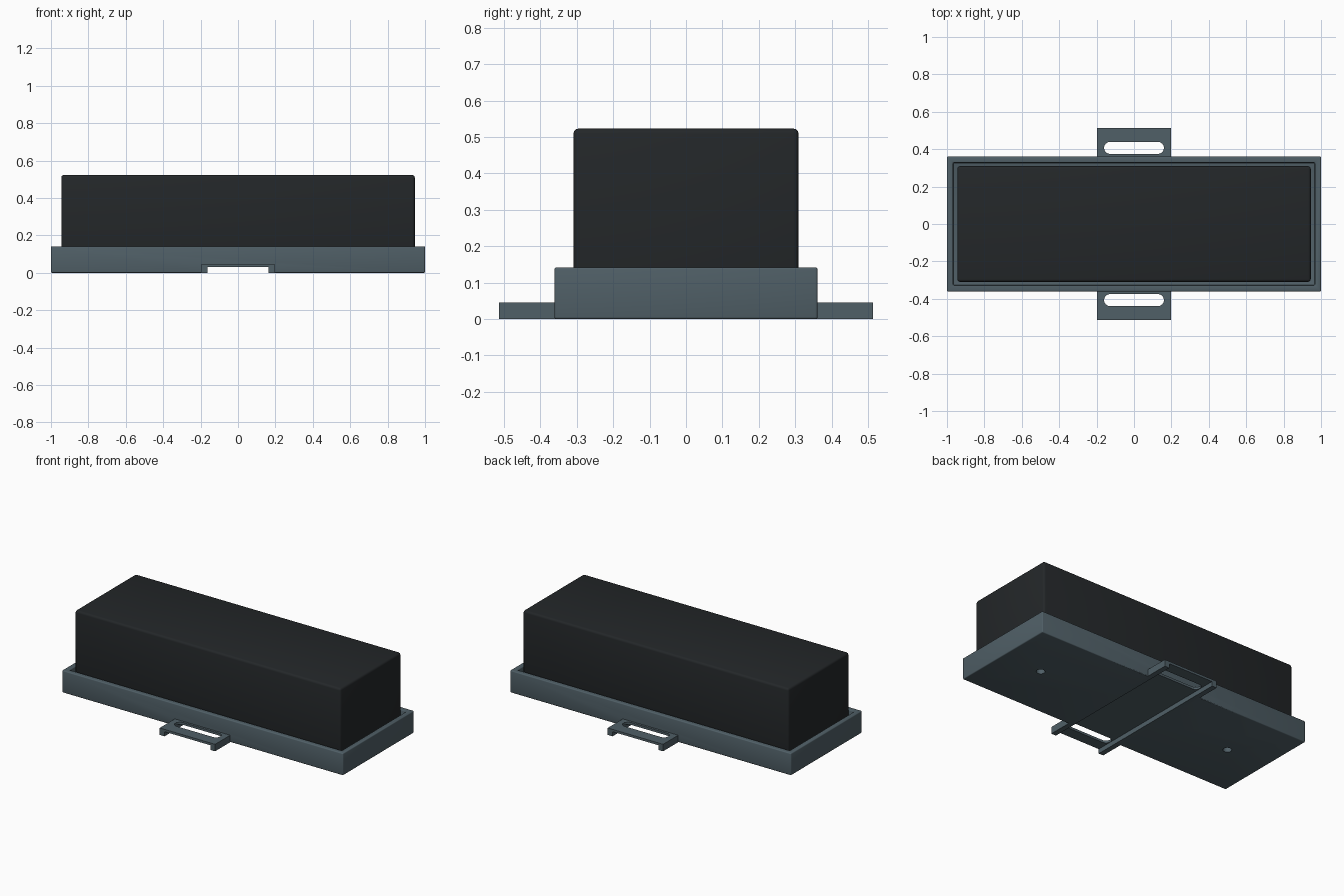
import bpy, bmesh
from math import pi, cos, sin

if "Cube" in bpy.data.objects:
    bpy.data.objects.remove(bpy.data.objects["Cube"])


def material(name, rgb):
    m = bpy.data.materials.new(name)
    m.diffuse_color = (*rgb, 1)
    m.use_nodes = True
    m.node_tree.nodes["Principled BSDF"].inputs["Base Color"].default_value = m.diffuse_color
    return m


def prism(name, outline, z0, z1):
    """Extrude a counter-clockwise xy outline from z0 to z1."""
    bm = bmesh.new()
    face = bm.faces.new([bm.verts.new((x, y, z0)) for x, y in outline])
    ext = bmesh.ops.extrude_face_region(bm, geom=[face])
    bmesh.ops.translate(bm, vec=(0, 0, z1 - z0),
                        verts=[v for v in ext["geom"] if isinstance(v, bmesh.types.BMVert)])
    bmesh.ops.recalc_face_normals(bm, faces=bm.faces)
    me = bpy.data.meshes.new(name)
    bm.to_mesh(me)
    bm.free()
    ob = bpy.data.objects.new(name, me)
    bpy.context.collection.objects.link(ob)
    return ob


def box(name, hx, hy, z0, z1):
    return prism(name, [(-hx, -hy), (hx, -hy), (hx, hy), (-hx, hy)], z0, z1)


def capsule(hx, r, y, n=12):
    """Outline of a slot with round ends; hx == r gives a circle."""
    right = [(hx - r + r * cos(a), y + r * sin(a))
             for a in (-pi / 2 + pi * i / n for i in range(n + (hx > r)))]
    return right + [(-x, 2 * y - yy) for x, yy in right]


def apply(ob, mod):
    bpy.context.view_layer.objects.active = ob
    bpy.ops.object.modifier_apply(modifier=mod.name)


def boolean(ob, other, op="DIFFERENCE"):
    mod = ob.modifiers.new("bool", "BOOLEAN")
    mod.operation, mod.solver, mod.object = op, "EXACT", other
    apply(ob, mod)
    bpy.data.objects.remove(other)


def bevel(ob, width):
    mod = ob.modifiers.new("bevel", "BEVEL")
    mod.width, mod.segments, mod.limit_method = width, 3, "ANGLE"
    apply(ob, mod)


def finish(ob, mat):
    ob.data.materials.clear()
    ob.data.materials.append(mat)
    bpy.ops.object.select_all(action="DESELECT")
    ob.select_set(True)
    bpy.context.view_layer.objects.active = ob
    bpy.ops.object.shade_smooth_by_angle()


FLOOR = 0.045

# Open tray with softened edges
tray = box("tray", 1.0, 0.361, 0, 0.142)
boolean(tray, box("cavity", 0.967, 0.328, FLOOR, 0.3))
bevel(tray, 0.006)

# Strap bracket joined across the middle, with a channel running underneath
boolean(tray, box("bracket", 0.197, 0.514, 0, FLOOR), "UNION")
boolean(tray, box("channel", 0.163, 0.6, -0.1, 0.03))

# Strap slots and screw holes
for s in (-1, 1):
    boolean(tray, prism("slot", capsule(0.16, 0.032, s * 0.407), -0.1, 0.1))
    hole = prism("hole", capsule(0.026, 0.026, 0), -0.1, 0.1)
    hole.location.x = s * 0.71
    bpy.context.view_layer.update()
    boolean(tray, hole)
finish(tray, material("slate", (0.08, 0.115, 0.135)))

# Battery block resting on the tray floor
battery = box("battery", 0.945, 0.309, FLOOR, 0.523)
bevel(battery, 0.014)
finish(battery, material("black", (0.017, 0.02, 0.022)))
